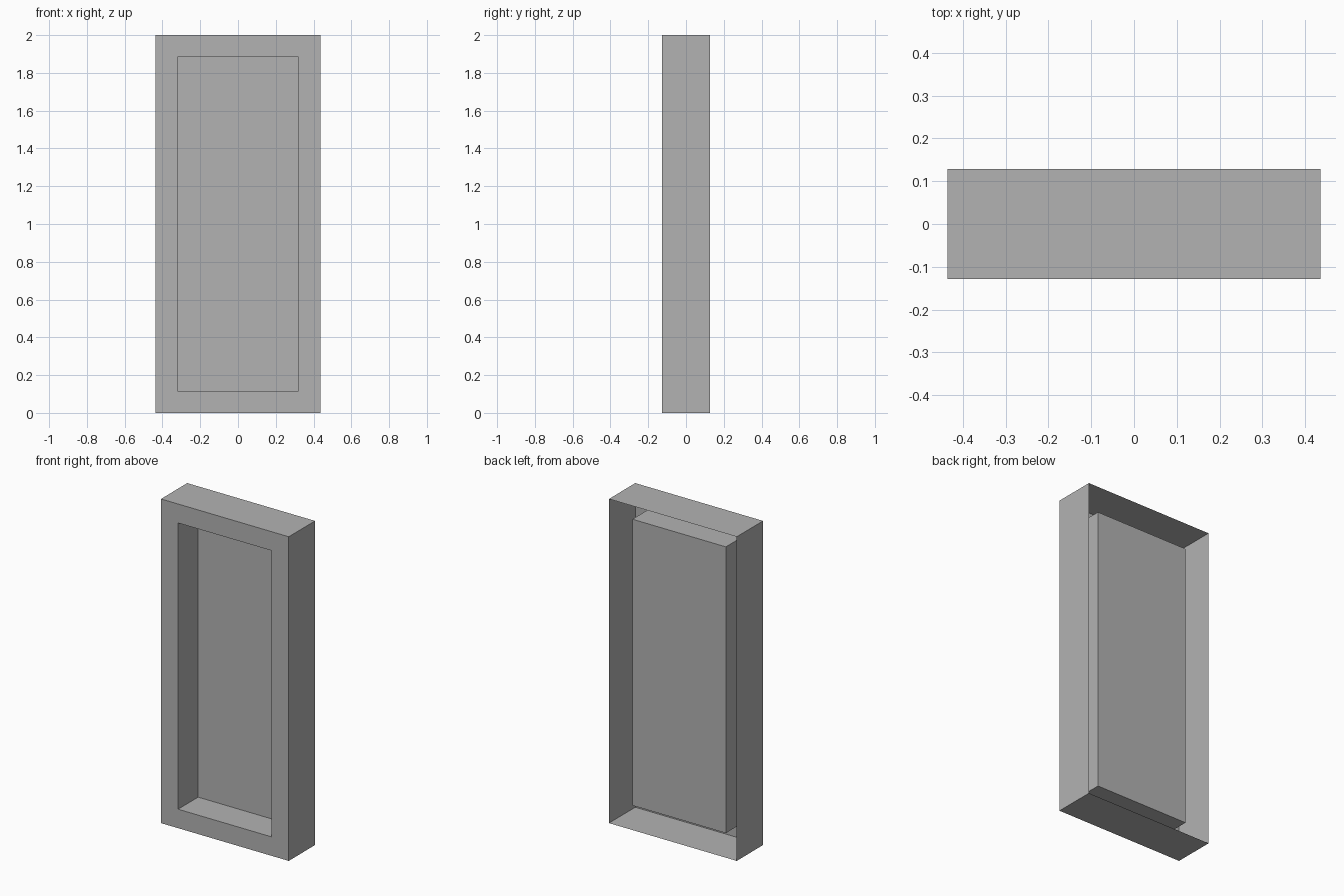
import bpy
import bmesh

# Remove the default object
default = bpy.data.objects.get("Cube")
if default:
    bpy.data.objects.remove(default, do_unlink=True)

HALF_W, HALF_D, HEIGHT = 0.436, 0.128, 2.0
BORDER = 0.117   # width of the front frame
RECESS = 0.195   # depth of the panel behind the frame

grey = bpy.data.materials.new("plain grey")
grey.use_nodes = True
colour = (0.45, 0.45, 0.45, 1.0)
grey.diffuse_color = colour
grey.node_tree.nodes["Principled BSDF"].inputs["Base Color"].default_value = colour


def ring(bm, inset, y):
    """Rectangle of vertices, inset from the outline, at depth y."""
    w, low, high = HALF_W - inset, inset, HEIGHT - inset
    return [bm.verts.new((x, y, z))
            for x, z in ((-w, low), (w, low), (w, high), (-w, high))]


# Open-backed sheet: outer sides, front frame, recess walls, then the panel
bm = bmesh.new()
rings = [
    ring(bm, 0, HALF_D),
    ring(bm, 0, -HALF_D),
    ring(bm, BORDER, -HALF_D),
    ring(bm, BORDER, -HALF_D + RECESS),
]
for a, b in zip(rings, rings[1:]):
    for i in range(4):
        j = (i + 1) % 4
        bm.faces.new((a[i], a[j], b[j], b[i]))
bm.faces.new(rings[-1])

# Make the panel and frame face forwards
bm.normal_update()
bmesh.ops.recalc_face_normals(bm, faces=bm.faces[:])
bm.normal_update()
bm.faces.ensure_lookup_table()
if bm.faces[-1].normal.y > 0:
    bmesh.ops.reverse_faces(bm, faces=bm.faces[:])

mesh = bpy.data.meshes.new("recessed_frame")
bm.to_mesh(mesh)
bm.free()
mesh.materials.append(grey)
frame = bpy.data.objects.new("recessed_frame", mesh)
bpy.context.collection.objects.link(frame)
